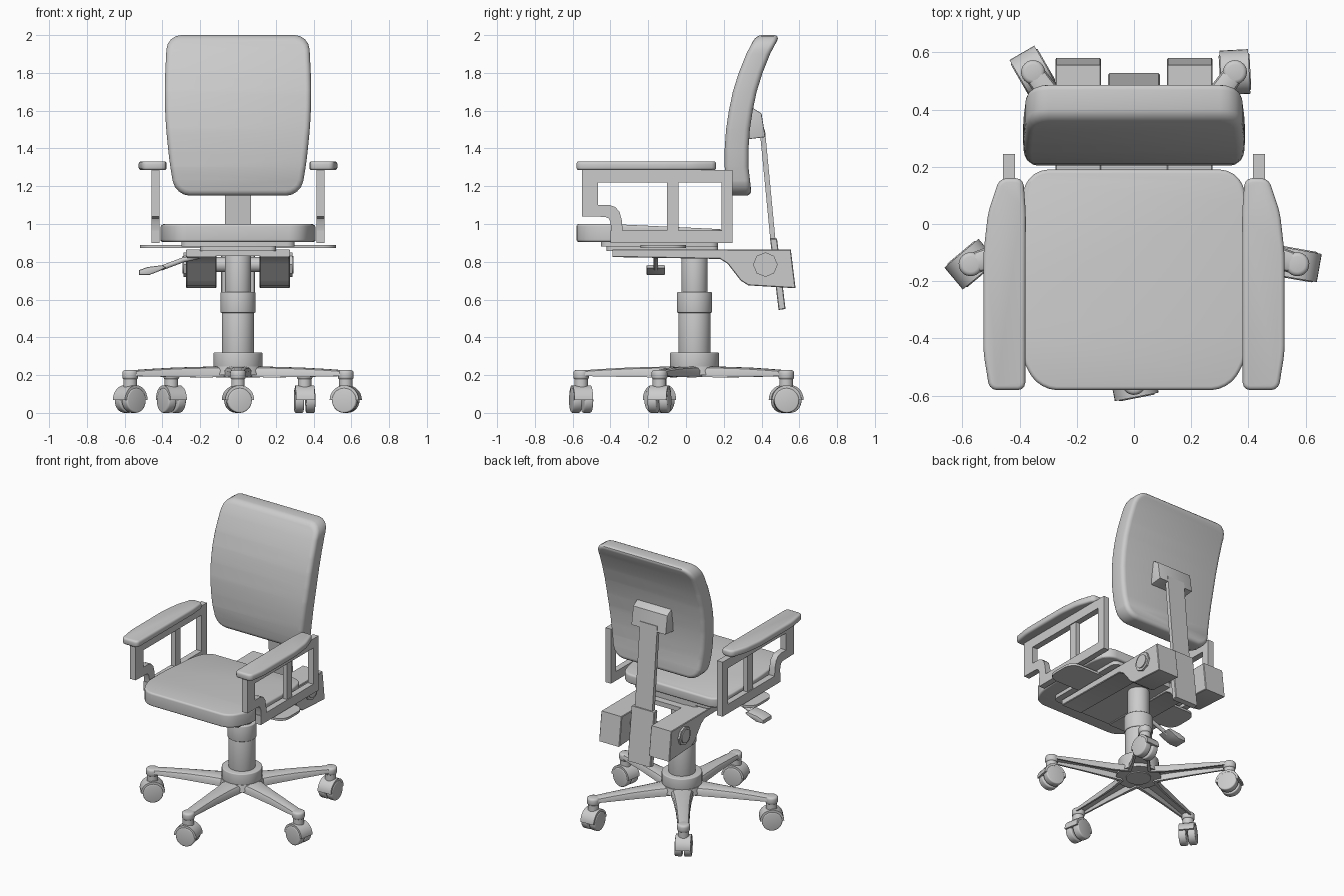
import bpy, bmesh, math
from mathutils import Vector, Matrix

if "Cube" in bpy.data.objects:
    bpy.data.objects.remove(bpy.data.objects["Cube"])

CY = 0.045  # y of the column


def finish(bm, name, matrix=None):
    bmesh.ops.recalc_face_normals(bm, faces=bm.faces)
    if matrix:
        bm.transform(matrix)
    me = bpy.data.meshes.new(name)
    bm.to_mesh(me)
    bm.free()
    ob = bpy.data.objects.new(name, me)
    bpy.context.collection.objects.link(ob)
    return ob


def prism(name, outlines, a, b, axis, corner=0, edge=0, cuts=(), cut_axis=2, deform=None, matrix=None, seg=4):
    """Extrude 2D outlines from a to b along an axis, round corners and rims, then bend."""
    place = {'x': lambda p, t: (t, p[0], p[1]), 'y': lambda p, t: (p[0], t, p[1]),
             'z': lambda p, t: (p[0], p[1], t)}[axis]
    k = 'xyz'.index(axis)
    bm = bmesh.new()
    for pts in outlines:
        f = bm.faces.new([bm.verts.new(place(p, a)) for p in pts])
        ext = bmesh.ops.extrude_face_region(bm, geom=[f])
        for v in ext['geom']:
            if isinstance(v, bmesh.types.BMVert):
                v.co[k] = b
    bmesh.ops.recalc_face_normals(bm, faces=bm.faces)
    if corner:
        es = [e for e in bm.edges if abs(e.verts[0].co[k] - e.verts[1].co[k]) > 1e-5]
        bmesh.ops.bevel(bm, geom=es, offset=corner, segments=seg, profile=0.5, affect='EDGES', clamp_overlap=True)
    if edge:
        es = [e for e in bm.edges if abs(e.verts[0].co[k] - e.verts[1].co[k]) < 1e-5]
        bmesh.ops.bevel(bm, geom=es, offset=edge, segments=seg, profile=0.5, affect='EDGES', clamp_overlap=True)
    for c in cuts:
        co, no = Vector(), Vector()
        co[cut_axis], no[cut_axis] = c, 1
        bmesh.ops.bisect_plane(bm, geom=bm.verts[:] + bm.edges[:] + bm.faces[:], plane_co=co, plane_no=no)
    if deform:
        for v in bm.verts:
            deform(v.co)
    return finish(bm, name, matrix)


def rect(x0, x1, y0, y1):
    return [(x0, y0), (x1, y0), (x1, y1), (x0, y1)]


def mirrored(pts):
    """Complete a half outline (x > 0) by mirroring it."""
    return pts + [(-x, y) for x, y in reversed(pts)]


def tube(name, p0, p1, r, r2=None, n=32, edge=0, matrix=None):
    p0, p1 = Vector(p0), Vector(p1)
    d = p1 - p0
    bm = bmesh.new()
    bmesh.ops.create_cone(bm, cap_ends=True, segments=n, radius1=r, radius2=r if r2 is None else r2, depth=d.length)
    if edge:
        rim = [e for e in bm.edges if abs(e.verts[0].co.z - e.verts[1].co.z) < 1e-5]
        bmesh.ops.bevel(bm, geom=rim, offset=edge, segments=3, profile=0.5, affect='EDGES')
    bm.transform(Matrix.Translation((p0 + p1) / 2) @ d.to_track_quat('Z', 'Y').to_matrix().to_4x4())
    return finish(bm, name, matrix)


def lerp_table(table, t):
    for (a, va), (b, vb) in zip(table, table[1:]):
        if t <= b:
            return va + (vb - va) * max(0, (t - a) / (b - a))
    return table[-1][1]


# Backrest cushion, bent along its height
spine = [(1.15, .285), (1.3, .268), (1.4, .268), (1.5, .275), (1.6, .29), (1.7, .311),
         (1.8, .342), (1.9, .382), (2.0, .435)]


def bend_back(co):
    co.y += lerp_table(spine, co.z)


back_half = [(.33, 1.15), (.36, 1.3), (.385, 1.55), (.388, 1.75), (.375, 2.0)]
prism("backrest", [mirrored(back_half)], -.063, .063, 'y', .075, .036,
      [z for z, _ in spine[1:-1]], 2, bend_back)

# Seat cushion, top sloping down to the rear
def slope_seat(co):
    if co.z > .95:
        co.z -= .028 * max(0, (co.y + .4) / .6)


seat_half = [(.33, -.58), (.40, -.46), (.413, -.25), (.40, .08), (.36, .19)]
prism("seat", [mirrored(seat_half)], .905, 1.0, 'z', .06, .04, [-.4], 1, slope_seat)

# Plates below the seat
prism("seat_pan", [rect(-.3, .3, -.45, .17)], .88, .906, 'z', .04)
prism("arm_crossbar", [rect(-.52, .52, -.24, .0)], .872, .888, 'z', .07)
prism("mount_plate", [rect(-.2, .2, -.42, .17)], .858, .88, 'z', .03)
prism("mechanism_plate", [rect(-.275, .275, -.39, .22)], .83, .862, 'z')

for s, side in ((1, "right"), (-1, "left")):
    # Tilt mechanism housing with hexagonal style knob
    prism(side + "_mechanism_arm", [[(-.39, .825), (.18, .815), (.22, .79), (.29, .70), (.33, .675),
                                     (.58, .66), (.555, .865), (-.39, .865)]], s * .115, s * .275, 'x', edge=.004, seg=1)
    tube(side + "_knob", (s * .27, .42, .785), (s * .288, .42, .785), .065, n=8)
    tube(side + "_knob_cap", (s * .28, .42, .785), (s * .295, .42, .785), .046, n=24)

    # Arm frame seen from the side: hook, top bar, posts and base bar
    hook = [(-.55, 1.285), (-.55, 1.04), (-.43, 1.038), (-.41, 1.03), (-.4, 1.01), (-.395, .965),
            (-.335, .965), (-.34, 1.02), (-.352, 1.065), (-.375, 1.09), (-.405, 1.1), (-.465, 1.1), (-.465, 1.285)]
    prism(side + "_arm_frame", [hook, rect(-.465, .187, 1.22, 1.285), rect(.187, .245, .9, 1.285),
                                rect(-.4, .187, .9, .965)], s * .415, s * .458, 'x')
    prism(side + "_arm_post", [rect(-.1, -.04, .96, 1.225)], s * .42, s * .452, 'x')
    pad = [(.38, -.58), (.505, -.58), (.526, -.45), (.526, -.1), (.51, .04), (.47, .16), (.387, .16), (.378, .04)]
    prism(side + "_arm_pad", [[(s * x, y) for x, y in pad]], 1.285, 1.332, 'z', .025, .014, seg=3)

tube("tilt_axle", (-.2, .42, .785), (.2, .42, .785), .04)

# Back support: strap, lower sleeve and bracket on the cushion
prism("back_strap", [[(.39, 1.5), (.418, 1.5), (.477, .88), (.45, .88)]], -.068, .068, 'x')
prism("strap_sleeve", [[(.445, .922), (.482, .922), (.527, .55), (.49, .545)]], -.09, .09, 'x', edge=.004, seg=1)
prism("back_bracket", [[(.30, 1.62), (.345, 1.62), (.40, 1.585), (.42, 1.46), (.30, 1.445)]], -.135, .135, 'x',
      edge=.006, seg=2)

# Height lever
tube("lever_rod", (-.2, -.16, .83), (-.29, -.16, .81), .013, n=12)
tube("lever_rod_end", (-.285, -.16, .812), (-.41, -.16, .765), .013, n=12)
prism("lever_paddle", [[(-.525, .73), (-.525, .755), (-.48, .772), (-.40, .782), (-.38, .768), (-.43, .745), (-.47, .73)]],
      -.21, -.11, 'y', edge=.008, seg=2)

# Gas column
for name, z0, z1, r in (("base_collar", .235, .32, .13), ("column_lower", .3, .56, .086),
                        ("column_sleeve", .53, .64, .093), ("column_upper", .62, .84, .07)):
    tube(name, (0, CY, z0), (0, CY, z1), r, n=40, edge=.006)
tube("base_hub", (0, CY, .2), (0, CY, .245), .145, .135, n=40)
tube("hub_ring", (0, CY, .193), (0, CY, .21), .08, n=40)


# Star base leg: hollow channel lofted outward
def leg(name, matrix):
    bm = bmesh.new()
    rings = []
    for r, w, top, bot in ((.09, .075, .246, .19), (.2, .058, .244, .188), (.35, .046, .24, .19),
                           (.5, .04, .232, .193), (.585, .037, .226, .195)):
        half = [(w, bot), (w, top - .022), (w * .85, top - .007), (w * .5, top)]
        inner = [(-w * .72, bot), (-w * .65, top - .018)]
        sec = half + [(-x, z) for x, z in reversed(half)] + inner + [(-x, z) for x, z in reversed(inner)]
        rings.append([bm.verts.new((r, x, z)) for x, z in sec])
    for a, b in zip(rings, rings[1:]):
        for i in range(len(a)):
            j = (i + 1) % len(a)
            bm.faces.new((a[i], a[j], b[j], b[i]))
    bm.faces.new(rings[0])
    bm.faces.new(rings[-1])
    finish(bm, name, matrix)


# Five legs, each with a caster swivelled its own way (axle angle in degrees)
axles = (101, 80, 3, 30, -50)
for i, axle in enumerate(axles):
    ang = math.radians(-90 + 72 * i)
    leg(f"base_leg_{i}", Matrix.Translation((0, CY, 0)) @ Matrix.Rotation(ang, 4, 'Z'))
    at = Matrix.Translation((.6 * math.cos(ang), CY + .6 * math.sin(ang), 0)) @ \
        Matrix.Rotation(math.radians(axle), 4, 'Z')
    tube(f"leg_end_{i}", (0, 0, .175), (0, 0, .227), .042, n=24, edge=.015, matrix=at)
    tube(f"caster_stem_{i}", (0, 0, .12), (0, 0, .19), .036, n=20, matrix=at)
    for s in (-1, 1):
        tube(f"caster_wheel_{i}_{'a' if s < 0 else 'b'}", (s * .006, 0, .066), (s * .054, 0, .066), .066,
             n=28, edge=.008, matrix=at)
    arc = [(.078 * math.cos(t * math.pi / 14), .068 + .078 * math.sin(t * math.pi / 14)) for t in range(15)]
    prism(f"caster_hood_{i}", [arc], -.05, .05, 'x', matrix=at)

# Smooth curved parts, keep edges crisp
bpy.ops.object.select_all(action='SELECT')
bpy.context.view_layer.objects.active = bpy.data.objects["seat"]
bpy.ops.object.shade_smooth_by_angle(angle=math.radians(35))
